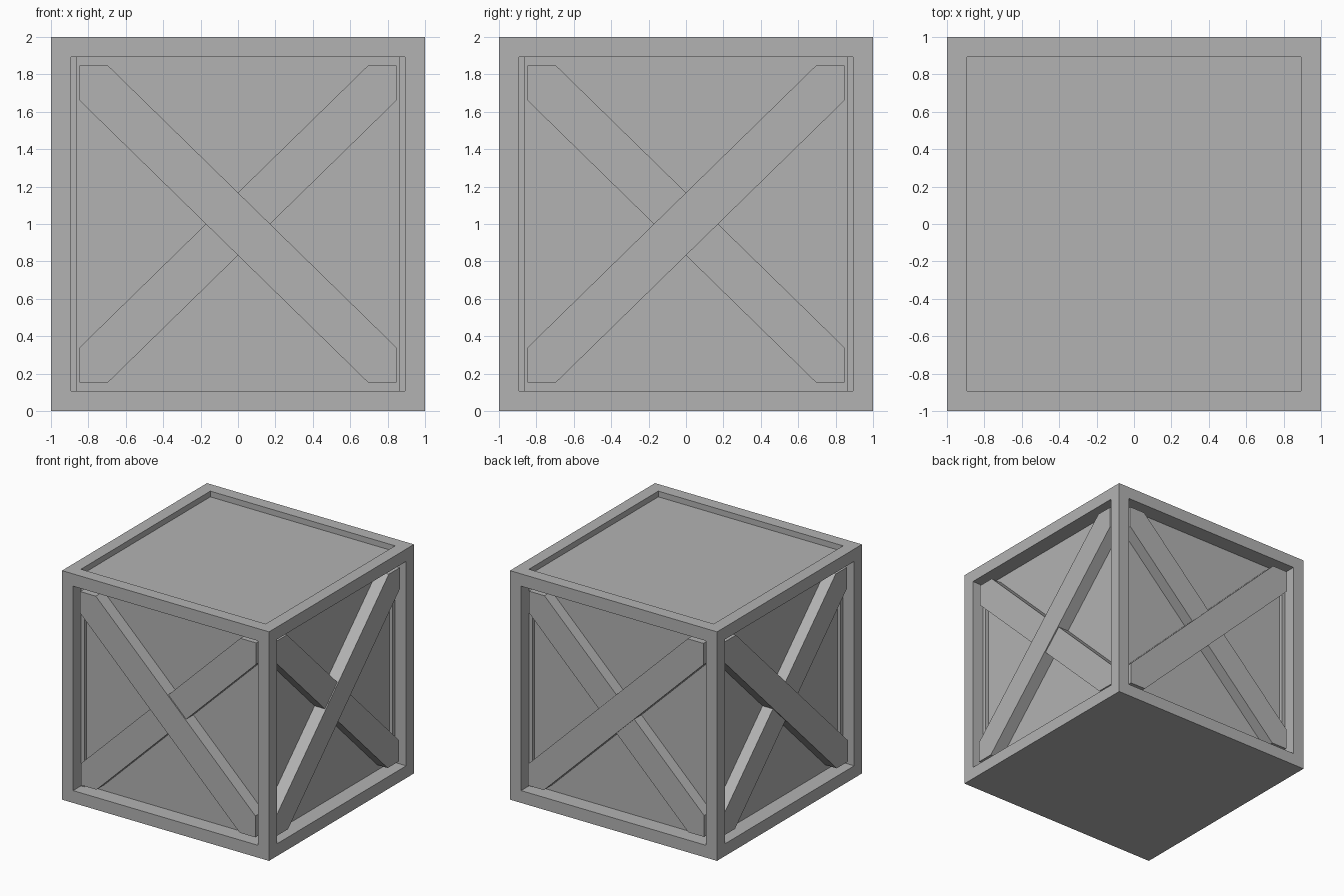
import bpy, bmesh
from mathutils import Vector

if "Cube" in bpy.data.objects:
    bpy.data.objects.remove(bpy.data.objects["Cube"])

RIM = 0.152         # width of the frame members
SIDE_DEPTH = 0.14   # recess of the side panels
TOP_DEPTH = 0.05    # recess of the lid

grey = bpy.data.materials.new("crate_grey")
grey.use_nodes = True
colour = (0.45, 0.45, 0.45, 1)
grey.diffuse_color = colour
grey.node_tree.nodes["Principled BSDF"].inputs["Base Color"].default_value = colour


def finish(name, bm):
    bmesh.ops.recalc_face_normals(bm, faces=bm.faces)
    mesh = bpy.data.meshes.new(name)
    bm.to_mesh(mesh)
    bm.free()
    mesh.materials.append(grey)
    obj = bpy.data.objects.new(name, mesh)
    bpy.context.collection.objects.link(obj)
    return obj


def recess(bm, faces, depth):
    """Inset each face by the rim width, then sink the panel straight in."""
    bmesh.ops.inset_individual(bm, faces=faces, thickness=RIM)
    for face in faces:
        new = bmesh.ops.extrude_discrete_faces(bm, faces=[face])["faces"][0]
        bmesh.ops.translate(bm, verts=new.verts, vec=-new.normal * depth)


# Crate body: a box with recessed sides and lid, and a flat base
bm = bmesh.new()
bmesh.ops.create_cube(bm, size=2)
bmesh.ops.translate(bm, verts=bm.verts, vec=(0, 0, 1))
bm.normal_update()
sides = [f for f in bm.faces if abs(f.normal.z) < 0.5]
lid = [f for f in bm.faces if f.normal.z > 0.5]
recess(bm, sides, SIDE_DEPTH)
recess(bm, lid, TOP_DEPTH)
finish("crate_body", bm)

# Diagonal brace outline, centred on the panel, with its ends cut to the corners
E = 0.847
BRACE = [(-E, E), (-0.695, E), (E, -0.66), (E, -E), (0.695, -E), (-E, 0.66)]


def brace(name, axis, sign, rising, gap):
    """A beam across one side; gap is how far it sits behind the rim."""
    bm = bmesh.new()
    rings = []
    for dist in (1 - gap, 1 - SIDE_DEPTH - 0.005):
        ring = []
        for u, v in BRACE:
            u = -u if rising else u
            d = sign * dist
            ring.append(bm.verts.new((d, u, v + 1) if axis == "x" else (u, d, v + 1)))
        rings.append(ring)
    outer, inner = rings
    bm.faces.new(outer)
    bm.faces.new(inner)
    for i in range(len(BRACE)):
        j = (i + 1) % len(BRACE)
        bm.faces.new((outer[i], outer[j], inner[j], inner[i]))
    finish(name, bm)


# Crossed braces on all four sides
for label, axis, sign in (("front", "y", -1), ("back", "y", 1),
                          ("left", "x", 1), ("right", "x", -1)):
    brace(label + "_outer_brace", axis, sign, axis == "x", 0.03)
    brace(label + "_inner_brace", axis, sign, axis == "y", 0.04)
